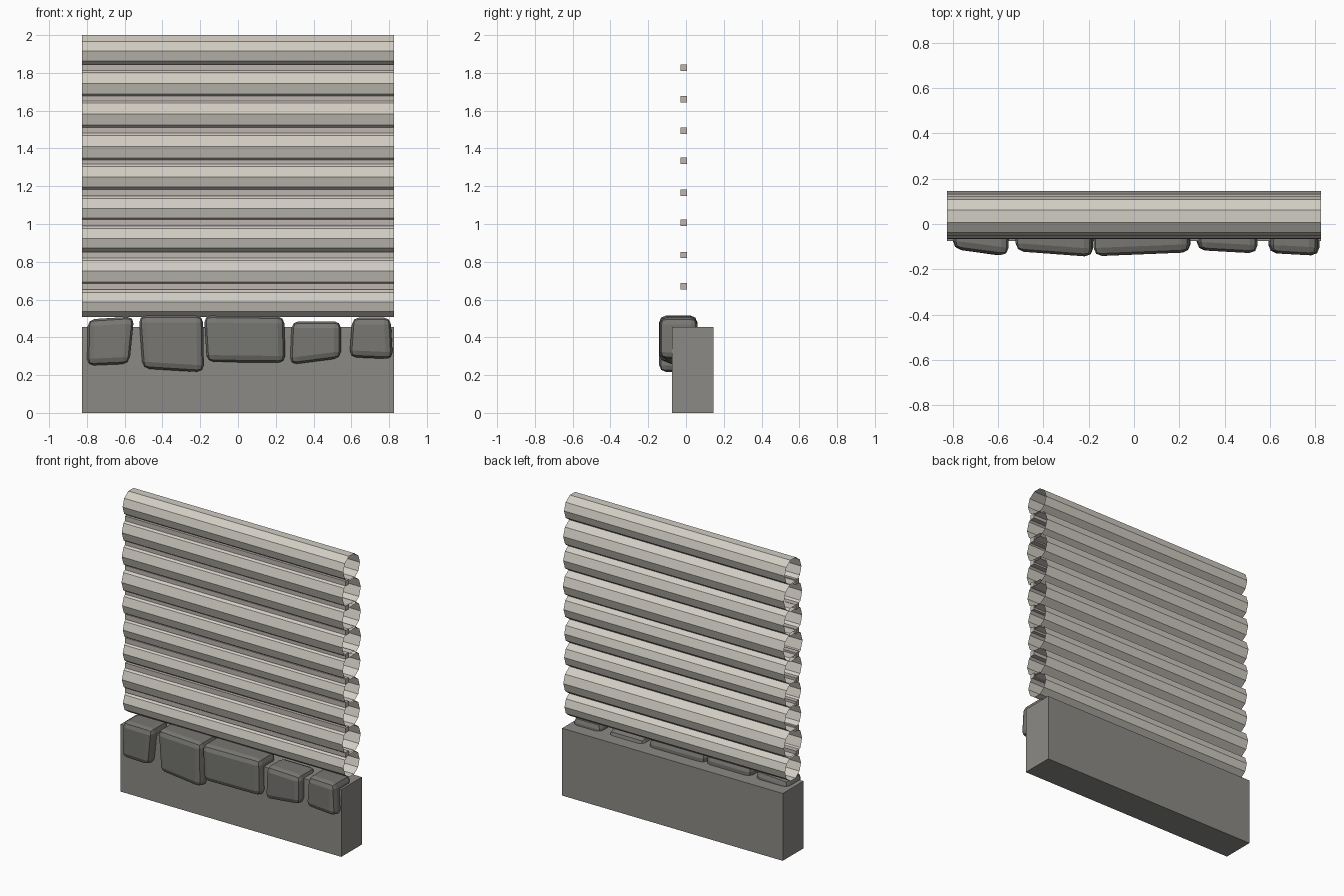
import bpy, bmesh, math

if "Cube" in bpy.data.objects:
    bpy.data.objects.remove(bpy.data.objects["Cube"])


def material(name, rgb):
    m = bpy.data.materials.new(name)
    m.diffuse_color = (*rgb, 1.0)
    m.use_nodes = True
    m.node_tree.nodes["Principled BSDF"].inputs["Base Color"].default_value = m.diffuse_color
    return m


LOG = material("pale weathered wood", (0.64, 0.61, 0.55))
CHINK = material("chinking grey", (0.52, 0.46, 0.43))
BASE = material("foundation grey", (0.26, 0.255, 0.235))
STONE = material("stone grey", (0.185, 0.182, 0.168))

HALF = 0.825


def add_object(name, bm, mat):
    bmesh.ops.recalc_face_normals(bm, faces=bm.faces[:])
    mesh = bpy.data.meshes.new(name)
    bm.to_mesh(mesh)
    bm.free()
    mesh.materials.append(mat)
    ob = bpy.data.objects.new(name, mesh)
    bpy.context.collection.objects.link(ob)
    return ob


def box(name, x, y, z, mat):
    bm = bmesh.new()
    bmesh.ops.create_cube(bm, size=1)
    for v in bm.verts:
        v.co = [lo + (c + 0.5) * (hi - lo) for c, (lo, hi) in zip(v.co, (x, y, z))]
    return add_object(name, bm, mat)


def log(name, z, r, sides=10):
    # open-ended ten-sided tube with flat top and bottom
    bm = bmesh.new()
    rings = []
    for x in (-HALF, HALF):
        rings.append([bm.verts.new((x, 0.035 + r * math.cos(a), z + r * math.sin(a)))
                      for a in (2 * math.pi * i / sides for i in range(sides))])
    a, b = rings
    for i in range(sides):
        j = (i + 1) % sides
        bm.faces.new((a[i], a[j], b[j], b[i]))
    return add_object(name, bm, LOG)


def stone(name, quad, y_left, y_right):
    # chunky block from a front outline, with the edges knocked off
    bm = bmesh.new()
    fronts = (y_left, y_right, y_right, y_left)
    front = [bm.verts.new((x, y, z)) for (x, z), y in zip(quad, fronts)]
    back = [bm.verts.new((x, 0.06, z)) for x, z in quad]
    bm.faces.new(front)
    bm.faces.new(back[::-1])
    for i in range(4):
        j = (i + 1) % 4
        bm.faces.new((front[i], back[i], back[j], front[j]))
    bmesh.ops.bevel(bm, geom=bm.edges[:], offset=0.036, offset_type='OFFSET',
                    segments=2, profile=0.5, affect='EDGES', clamp_overlap=True)
    return add_object(name, bm, STONE)


# foundation
box("foundation", (-HALF, HALF), (-0.075, 0.145), (0, 0.455), BASE)

# stacked logs: centre height, radius
logs = [(0.588, 0.085), (0.751, 0.097), (0.924, 0.088), (1.083, 0.087), (1.25, 0.094),
        (1.41, 0.101), (1.582, 0.098), (1.745, 0.098), (1.915, 0.089)]
for i, (z, r) in enumerate(logs):
    log(f"log_{i + 1}", z, r)

# chinking strips in the joints
for i, z in enumerate((0.671, 0.836, 1.006, 1.165, 1.334, 1.494, 1.66, 1.828)):
    box(f"chinking_{i + 1}", (-HALF, HALF), (-0.03, 0.005), (z - 0.017, z + 0.017), CHINK)

# foundation stones: bottom-left, bottom-right, top-right, top-left, front depths
stones = [
    ([(-0.80, 0.25), (-0.575, 0.26), (-0.55, 0.51), (-0.795, 0.495)], -0.11, -0.142),
    ([(-0.505, 0.235), (-0.18, 0.215), (-0.185, 0.515), (-0.525, 0.515)], -0.12, -0.145),
    ([(-0.165, 0.27), (0.25, 0.265), (0.245, 0.51), (-0.18, 0.515)], -0.142, -0.125),
    ([(0.275, 0.255), (0.545, 0.29), (0.545, 0.485), (0.285, 0.485)], -0.115, -0.13),
    ([(0.59, 0.295), (0.82, 0.285), (0.808, 0.505), (0.605, 0.505)], -0.128, -0.14),
]
for i, (quad, yl, yr) in enumerate(stones):
    stone(f"stone_{i + 1}", quad, yl, yr)
